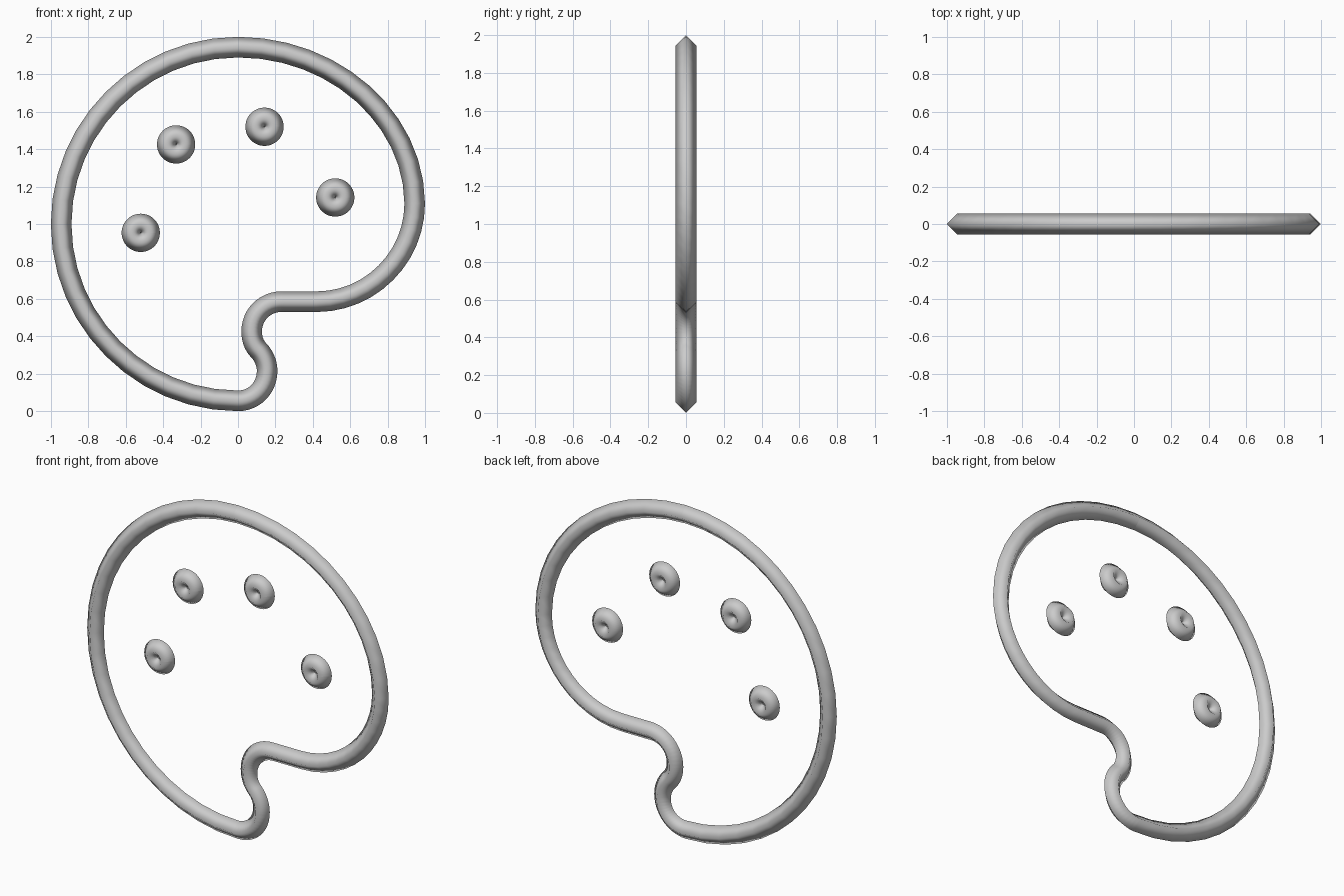
import bpy, math

if "Cube" in bpy.data.objects:
    bpy.data.objects.remove(bpy.data.objects["Cube"])

S = 0.0945      # drawing units to model units
R = 0.055       # tube radius

mat = bpy.data.materials.new("light_grey")
mat.diffuse_color = (0.6, 0.6, 0.6, 1)
mat.use_nodes = True
mat.node_tree.nodes["Principled BSDF"].inputs["Base Color"].default_value = mat.diffuse_color


def tube(name, start, segs):
    """Open bezier tube; segs = (handle1, handle2, end) in a 24-unit, y-down drawing."""
    to = lambda p: ((p[0] - 12) * S, (12 - p[1]) * S, 0)
    cu = bpy.data.curves.new(name, 'CURVE')
    cu.dimensions = '3D'
    cu.fill_mode = 'FULL'
    cu.twist_mode = 'Z_UP'
    cu.bevel_depth = R
    cu.bevel_resolution = 0
    cu.resolution_u = 12
    sp = cu.splines.new('BEZIER')
    sp.bezier_points.add(len(segs))
    pts = sp.bezier_points
    for p in pts:
        p.handle_left_type = p.handle_right_type = 'FREE'
    pts[0].co = pts[0].handle_left = to(start)
    for i, (h1, h2, end) in enumerate(segs):
        pts[i].handle_right = to(h1)
        pts[i + 1].handle_left = to(h2)
        pts[i + 1].co = pts[i + 1].handle_right = to(end)
    cu.materials.append(mat)
    ob = bpy.data.objects.new(name, cu)
    bpy.context.collection.objects.link(ob)
    # stand the flat drawing upright
    ob.rotation_euler = (math.pi / 2, 0, 0)
    ob.location = (0, 0, 1)
    bpy.ops.object.select_all(action='DESELECT')
    ob.select_set(True)
    bpy.context.view_layer.objects.active = ob
    bpy.ops.object.convert(target='MESH')
    bpy.ops.object.shade_smooth()


# palette outline with thumb notch
tube("palette_rim", (12, 2), [
    ((6.5, 2), (2, 6.5), (2, 12)),
    ((2, 17.5), (6.5, 22), (12, 22)),
    ((12.926, 22), (13.648, 21.254), (13.648, 20.312)),
    ((13.648, 19.875), (13.468, 19.477), (13.211, 19.187)),
    ((12.921, 18.898), (12.773, 18.535), (12.773, 18.062)),
    ((12.773, 17.141), (13.52, 16.394), (14.441, 16.394)),
    ((15.1, 16.394), (15.78, 16.394), (16.437, 16.394)),
    ((19.488, 16.394), (21.992, 13.891), (21.992, 10.84)),
    ((21.965, 6.012), (17.461, 2), (12, 2)),
])

# paint dots: tiny rings whose tube closes over the middle
r, k = 0.5, 0.5 * 0.5523
for n, (x, y) in enumerate([(13.5, 6.5), (17.5, 10.5), (8.5, 7.5), (6.5, 12.5)]):
    tube(f"paint_dot_{n + 1}", (x + r, y), [
        ((x + r, y + k), (x + k, y + r), (x, y + r)),
        ((x - k, y + r), (x - r, y + k), (x - r, y)),
        ((x - r, y - k), (x - k, y - r), (x, y - r)),
        ((x + k, y - r), (x + r, y - k), (x + r, y)),
    ])
